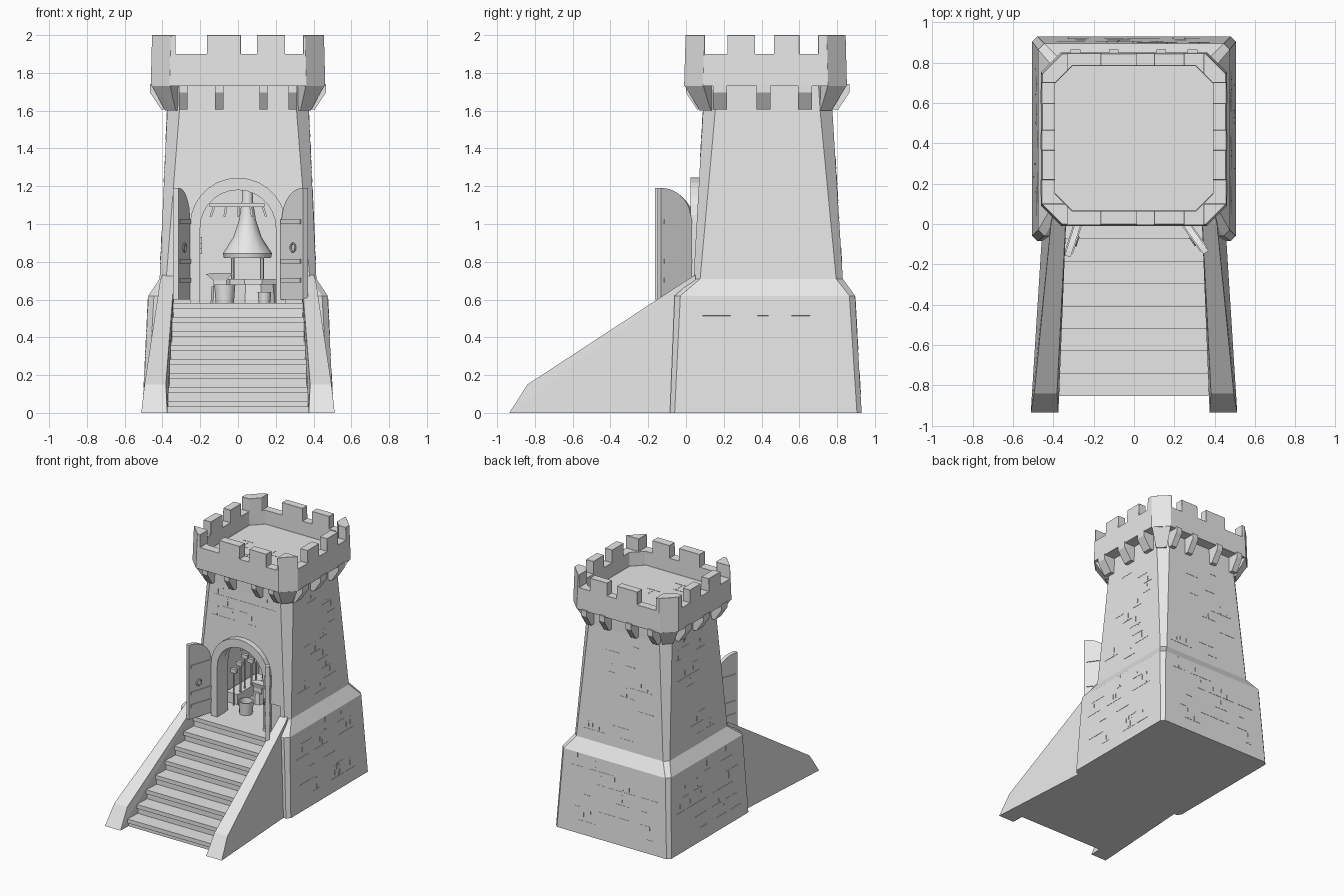
import bpy, bmesh, math, random
from mathutils import Vector

random.seed(4)
scene_cube = bpy.data.objects.get("Cube")
if scene_cube:
    bpy.data.objects.remove(scene_cube, do_unlink=True)

stone = bpy.data.materials.new("pale_grey_stone")
stone.use_nodes = True
stone.diffuse_color = (0.8, 0.8, 0.8, 1)
stone.node_tree.nodes["Principled BSDF"].inputs["Base Color"].default_value = (0.8, 0.8, 0.8, 1)


def finish(name, bm):
    bmesh.ops.recalc_face_normals(bm, faces=bm.faces[:])
    me = bpy.data.meshes.new(name)
    bm.to_mesh(me)
    bm.free()
    me.materials.append(stone)
    ob = bpy.data.objects.new(name, me)
    bpy.context.scene.collection.objects.link(ob)
    return ob


def loft(name, rings):
    """Skin equal-length rings and cap both ends."""
    bm = bmesh.new()
    rows = [[bm.verts.new(p) for p in ring] for ring in rings]
    n = len(rows[0])
    for a, b in zip(rows, rows[1:]):
        for i in range(n):
            j = (i + 1) % n
            bm.faces.new((a[i], a[j], b[j], b[i]))
    bm.faces.new(rows[0])
    bm.faces.new(rows[-1])
    return finish(name, bm)


def prism(name, pts, offset):
    return loft(name, [pts, [Vector(p) + Vector(offset) for p in pts]])


def hull(name, pts):
    bm = bmesh.new()
    for p in pts:
        bm.verts.new(p)
    bmesh.ops.convex_hull(bm, input=bm.verts[:])
    return finish(name, bm)


def box(name, x0, x1, y0, y1, z0, z1):
    return prism(name, [(x0, y0, z0), (x1, y0, z0), (x1, y1, z0), (x0, y1, z0)], (0, 0, z1 - z0))


def turned(name, x, y, profile, sides=12):
    """Round part from (radius, height) pairs."""
    angles = [math.tau * i / sides for i in range(sides)]
    ob = loft(name, [[(x + r * math.cos(a), y + r * math.sin(a), z) for a in angles] for r, z in profile])
    bpy.context.view_layer.objects.active = ob
    bpy.ops.object.select_all(action='DESELECT')
    ob.select_set(True)
    bpy.ops.object.shade_smooth_by_angle(angle=math.radians(35))
    return ob


def octagon(x, y0, y1, c, z):
    return [(-x + c, y0, z), (x - c, y0, z), (x, y0 + c, z), (x, y1 - c, z),
            (x - c, y1, z), (-x + c, y1, z), (-x, y1 - c, z), (-x, y0 + c, z)]


def cut(ob, cutters):
    for c in cutters:
        m = ob.modifiers.new("cut", 'BOOLEAN')
        m.operation, m.solver, m.object = 'DIFFERENCE', 'EXACT', c
        c.hide_render = True
    dg = bpy.context.evaluated_depsgraph_get()
    me = bpy.data.meshes.new_from_object(ob.evaluated_get(dg))
    ob.modifiers.clear()
    ob.data = me
    for c in cutters:
        bpy.data.objects.remove(c, do_unlink=True)


def arch(r, z, y, foot=0.58, steps=14):
    arc = [(r * math.cos(math.pi * i / steps), y, z + r * math.sin(math.pi * i / steps)) for i in range(steps + 1)]
    return [(r, y, foot)] + arc + [(-r, y, foot)]


# Tower body with battered base, hollow forge room and arched doorway
tower = loft("tower_body", [octagon(0.505, -0.085, 0.93, 0.025, 0), octagon(0.475, -0.06, 0.895, 0.03, 0.62),
                            octagon(0.415, 0.04, 0.83, 0.035, 0.71), octagon(0.375, 0.09, 0.775, 0.065, 1.6),
                            octagon(0.37, 0.095, 0.77, 0.07, 1.76)])
cut(tower, [box("room_cutter", -0.32, 0.32, 0.17, 0.72, 0.58, 1.45),
            prism("door_cutter", arch(0.205, 0.98, -0.2), (0, 0.5, 0)),
            box("landing_cutter", -0.34, 0.34, -0.2, 0.055, 0.58, 0.8)])

# Door surround
outer, inner = arch(0.255, 0.99, 0.025), arch(0.2, 0.98, 0.025)
prism("door_arch", outer + inner[::-1], (0, 0.09, 0))

# Crown with sunken roof and crenels
crown = loft("crown_parapet", [octagon(0.462, -0.01, 0.852, 0.1, 1.73), octagon(0.455, -0.002, 0.845, 0.1, 2.0),
                               octagon(0.392, 0.065, 0.785, 0.085, 2.0), octagon(0.392, 0.065, 0.785, 0.085, 1.79)])
cutters = [box("crenel_cutter", a, b, -0.2, 1.1, 1.9, 2.2)
           for a, b in ((-0.33, -0.165), (0.015, 0.1), (0.25, 0.345))]
cutters += [box("crenel_cutter", -0.7, 0.7, a, b, 1.9, 2.2)
            for a, b in ((0.1, 0.22), (0.365, 0.465), (0.6, 0.7))]
cut(crown, cutters)
bevel = crown.modifiers.new("worn_edges", 'BEVEL')
bevel.width, bevel.segments = 0.007, 1

# Corbels under the crown; each is a wedge leaning out from the wall
def corbel(origin, out, w=0.022):
    o, d = Vector(origin), Vector(out)
    s = Vector((-d.y, d.x, 0)) * w
    side = [o - d * 0.03, o + d * 0.03 + Vector((0, 0, 0)), o + d * 0.09 + Vector((0, 0, 0.09)),
            o + d * 0.09 + Vector((0, 0, 0.135)), o - d * 0.03 + Vector((0, 0, 0.135))]
    prism("corbel", [p - s for p in side], s * 2)


for x in (-0.29, -0.1, 0.135, 0.29):
    corbel((x, 0.09, 1.605), (0, -1, 0))
    corbel((x, 0.775, 1.605), (0, 1, 0), 0.024)
for y in (0.18, 0.41, 0.63):
    for s in (-1, 1):
        corbel((s * 0.375, y, 1.605), (s, 0, 0), 0.038)

# Flared corner brackets
for sx in (-1, 1):
    for sy in (-1, 1):
        def corner(x, d, z):
            return (sx * x, 0.4215 + sy * d, z)
        hull("corner_bracket", [corner(0.36, 0.431, 1.735), corner(0.46, 0.331, 1.735), corner(0.3, 0.27, 1.735),
                                corner(0.33, 0.348, 1.6), corner(0.385, 0.29, 1.6), corner(0.3, 0.27, 1.6)])

# Staircase: solid steps with projecting nosings
edges = [(-0.84 + 0.1114 * i, 0.06 + 0.0743 * i) for i in range(8)]
profile = [(-0.385, edges[0][0], 0)]
for (y, z), nxt in zip(edges, edges[1:] + [(0.05, 0)]):
    profile += [(-0.385, y, z), (-0.385, nxt[0], z)]
profile.append((-0.385, 0.05, 0))
prism("stairs", profile, (0.77, 0, 0))
for y, z in edges:
    box("step_nosing", -0.37, 0.37, y - 0.014, y + 0.04, z - 0.03, z + 0.002)

# Splayed side walls of the staircase
for s in (-1, 1):
    hull("stair_wall", [(s * x, y, z) for x, y, z in (
        (0.375, -0.935, 0), (0.512, -0.935, 0), (0.382, -0.84, 0.15), (0.495, -0.84, 0.15),
        (0.34, 0.0, 0.70), (0.412, 0.0, 0.70), (0.335, 0.05, 0.73), (0.4, 0.05, 0.73),
        (0.35, 0.05, 0), (0.45, 0.05, 0))])

# Open door leaves with straps and ring handles
def door(hinge, tip, s):
    h = Vector((*hinge, 0))
    d = Vector((*tip, 0)) - h
    width = d.length
    d.normalize()
    n = Vector((-d.y, d.x, 0)) * s
    top = [(u, 0.99 + math.sqrt(max(0, 0.04 - (0.2 - u) ** 2))) for u in [width * k / 8 for k in range(9)]]
    pts = [(0, 0.6)] + top + [(width, 0.6)]
    up = Vector((0, 0, 1))
    prism("door_leaf", [h + d * u + up * z for u, z in pts], n * 0.03)
    for z in (0.69, 0.79, 1.0):
        prism("door_strap", [h + d * u + up * v - n * 0.006
                             for u, v in ((0.01, z), (width - 0.02, z), (width - 0.02, z + 0.025), (0.01, z + 0.025))],
              n * 0.042)
    bpy.ops.mesh.primitive_torus_add(major_radius=0.022, minor_radius=0.005, major_segments=16, minor_segments=6,
                                     location=h + d * (width * 0.6) + up * 0.875 - n * 0.008,
                                     rotation=n.to_track_quat('Z', 'Y').to_euler())
    ring = bpy.context.object
    ring.name = "door_ring"
    ring.data.materials.append(stone)


door((-0.25, 0.04), (-0.315, -0.165), -1)
door((0.225, 0.02), (0.345, -0.15), 1)

# Forge: hearth, posts, hood and flue
turned("forge_hearth", 0.08, 0.48, [(0.14, 0.58), (0.13, 0.68), (0.15, 0.68), (0.15, 0.71), (0.1, 0.71), (0.09, 0.68)], 10)
turned("forge_hood", 0.05, 0.5, [(0.125, 0.82), (0.13, 0.845), (0.075, 0.93), (0.045, 1.02), (0.03, 1.12), (0.03, 1.45)])
for a in range(4):
    t = math.pi / 4 + a * math.pi / 2
    turned("hood_post", 0.05 + 0.11 * math.cos(t), 0.5 + 0.11 * math.sin(t), [(0.01, 0.68), (0.01, 0.83)], 6)

# Anvil, quenching bucket and small tub
turned("anvil_block", -0.1, 0.4, [(0.045, 0.58), (0.04, 0.67)], 8)
hull("anvil", [(-0.17, 0.4, 0.735), (-0.13, 0.37, 0.74), (-0.03, 0.37, 0.74), (-0.03, 0.43, 0.74),
               (-0.13, 0.43, 0.74), (-0.13, 0.38, 0.7), (-0.06, 0.38, 0.7), (-0.06, 0.42, 0.7), (-0.13, 0.42, 0.7)])
box("anvil_foot", -0.13, -0.06, 0.38, 0.42, 0.66, 0.71)
turned("bucket", -0.07, 0.2, [(0.048, 0.58), (0.056, 0.68), (0.048, 0.68), (0.042, 0.61)])
turned("small_tub", 0.14, 0.27, [(0.03, 0.58), (0.036, 0.64), (0.03, 0.64), (0.027, 0.6)])

# Tool rack along the side wall and beam with hanging tools
box("tool_bench", -0.3, -0.2, 0.28, 0.66, 0.58, 0.66)
for i in range(6):
    y = 0.26 + i * 0.07
    turned("tool_handle", -0.22 + 0.01 * (i % 2), y, [(0.007, 0.58), (0.007, 0.84 + 0.03 * (i % 3))], 6)
    box("tool_head", -0.24, -0.19, y - 0.012, y + 0.012, 0.84 + 0.03 * (i % 3), 0.87 + 0.03 * (i % 3))
box("hanging_beam", -0.15, 0.14, 0.23, 0.26, 1.09, 1.11)
for i in range(5):
    x = -0.13 + i * 0.063
    hull("hanging_hook", [(x + dx + lean, 0.24 + dy, z) for dx in (0, 0.012) for dy in (0, 0.01)
                          for lean, z in ((0, 1.1), (-0.02 + i * 0.01, 1.04))])

# Scattered mortar joints, thin strips lying on the masonry
mortar = bmesh.new()


def strip(p, along, across, normal, length, width=0.005):
    vs = [mortar.verts.new(p + along * a * length / 2 + across * b * width / 2 + normal * c * 0.002)
          for a in (-1, 1) for b in (-1, 1) for c in (-1, 1)]
    for f in ((0, 1, 3, 2), (4, 5, 7, 6), (0, 1, 5, 4), (2, 3, 7, 6), (0, 2, 6, 4), (1, 3, 7, 5)):
        mortar.faces.new([vs[i] for i in f])


def joints(bl, br, tl, tr, rows, count):
    bl, br, tl, tr = map(Vector, (bl, br, tl, tr))
    u, v = (br - bl).normalized(), (tl - bl + tr - br).normalized()
    n = u.cross(v).normalized()
    v = n.cross(u)
    step = (tl - bl).length / rows
    for _ in range(count):
        r, t = random.randint(1, rows - 1), random.uniform(0.12, 0.88)
        p = bl.lerp(br, t).lerp(tl.lerp(tr, t), r / rows)
        if abs(p.x) < 0.33 and p.z < 1.3 and p.y < 0.2:
            continue
        strip(p, u, v, n, random.uniform(0.05, 0.15))
        if random.random() < 0.6:
            strip(p + v * step / 2, v, u, n, step * random.uniform(0.4, 0.95))


low, mid = octagon(0.505, -0.085, 0.93, 0.025, 0), octagon(0.475, -0.06, 0.895, 0.03, 0.62)
waist, neck = octagon(0.415, 0.04, 0.83, 0.035, 0.71), octagon(0.375, 0.09, 0.775, 0.065, 1.6)
for i in (0, 2, 4, 6):
    joints(low[i], low[i + 1], mid[i], mid[i + 1], 6, 22)
    joints(waist[i], waist[i + 1], neck[i], neck[i + 1], 11, 50 if i == 0 else 14)
joints((-0.35, 0.1, 1.79), (0.35, 0.1, 1.79), (-0.35, 0.75, 1.79), (0.35, 0.75, 1.79), 7, 7)
finish("mortar_joints", mortar)
